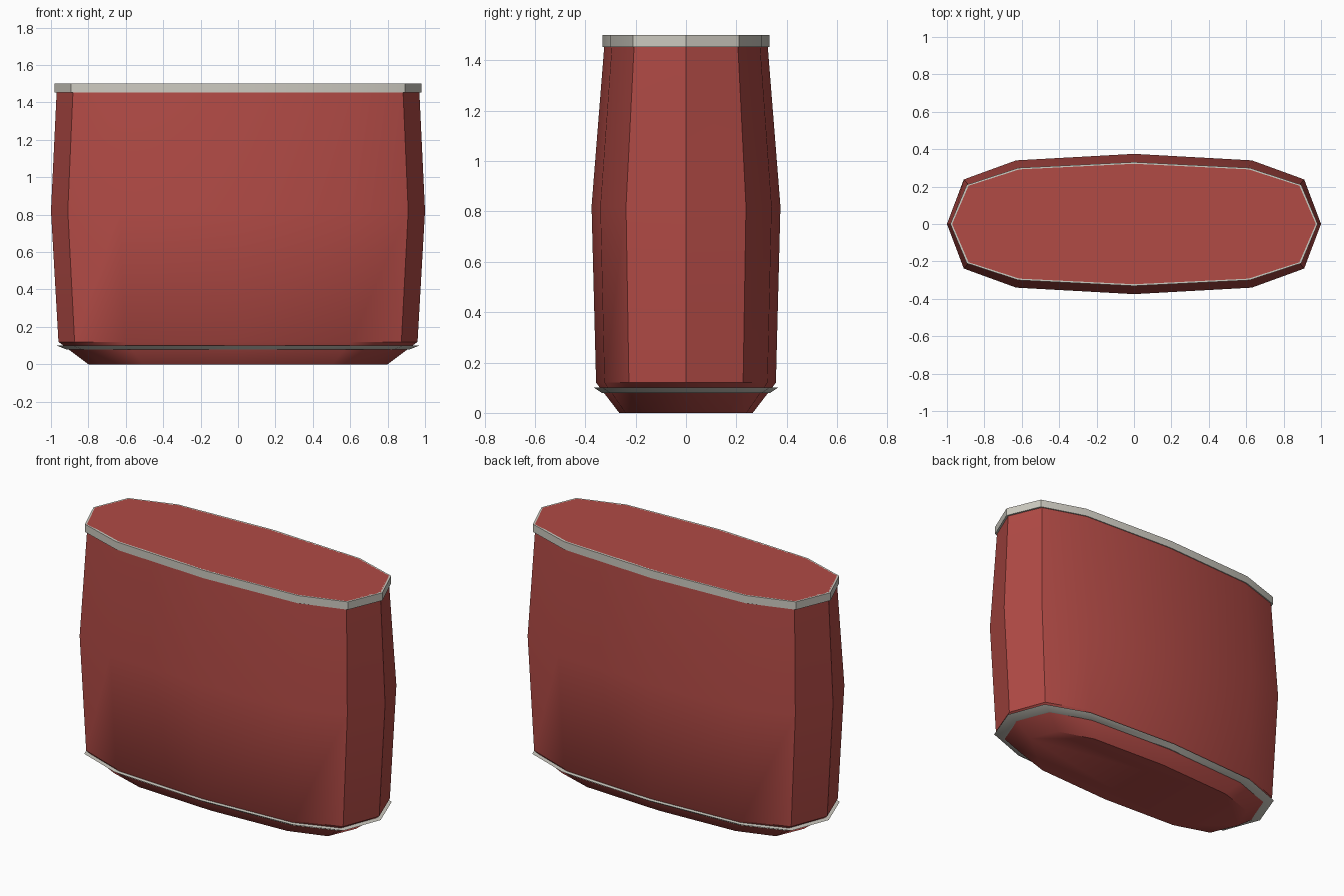
import bpy, bmesh, math

if "Cube" in bpy.data.objects:
    bpy.data.objects.remove(bpy.data.objects["Cube"])


def material(name, rgb):
    m = bpy.data.materials.new(name)
    m.diffuse_color = (*rgb, 1)
    m.use_nodes = True
    m.node_tree.nodes["Principled BSDF"].inputs["Base Color"].default_value = m.diffuse_color
    return m


RED = material("red", (0.44, 0.069, 0.06))
GREY = material("warm grey", (0.61, 0.59, 0.53))

# Twelve-sided plan: one quarter, mirrored around both axes
QUARTER = [(1, 0), (0.91, 0.635), (0.63, 0.907), (0, 1)]
HALF = QUARTER + [(-x, y) for x, y in QUARTER[-2::-1]]
PLAN = HALF + [(x, -y) for x, y in HALF[-2:0:-1]]


def loft(name, levels, mat, ring=False):
    """Skin the plan through (half width, half depth, height) levels."""
    bm = bmesh.new()
    rows = [[bm.verts.new((x * w, y * d, z)) for x, y in PLAN] for w, d, z in levels]
    pairs = list(zip(rows, rows[1:]))
    if ring:
        pairs.append((rows[-1], rows[0]))
    else:
        bm.faces.new(rows[0][::-1])
        bm.faces.new(rows[-1])
    n = len(PLAN)
    for a, b in pairs:
        for i in range(n):
            j = (i + 1) % n
            bm.faces.new((a[i], a[j], b[j], b[i]))
    bmesh.ops.recalc_face_normals(bm, faces=bm.faces)
    mesh = bpy.data.meshes.new(name)
    bm.to_mesh(mesh)
    bm.free()
    mesh.materials.append(mat)
    ob = bpy.data.objects.new(name, mesh)
    bpy.context.collection.objects.link(ob)
    bpy.ops.object.select_all(action='DESELECT')
    bpy.context.view_layer.objects.active = ob
    ob.select_set(True)
    bpy.ops.object.shade_smooth_by_angle(angle=math.radians(39))
    return ob


# Bulging body with a tapered foot and closed top
loft("body", [(0.80, 0.265, 0), (0.96, 0.357, 0.12), (1.0, 0.375, 0.82),
              (0.97, 0.325, 1.45), (0.972, 0.322, 1.5)], RED)

# Flat band around the top edge
loft("top_rim", [(0.965, 0.318, 1.452), (0.982, 0.331, 1.452),
                 (0.982, 0.331, 1.5), (0.965, 0.318, 1.5)], GREY, ring=True)

# Thin flared lip around the foot
loft("bottom_trim", [(0.88, 0.31, 0.08), (0.915, 0.332, 0.078),
                     (0.97, 0.365, 0.10), (0.88, 0.31, 0.104)], GREY, ring=True)
